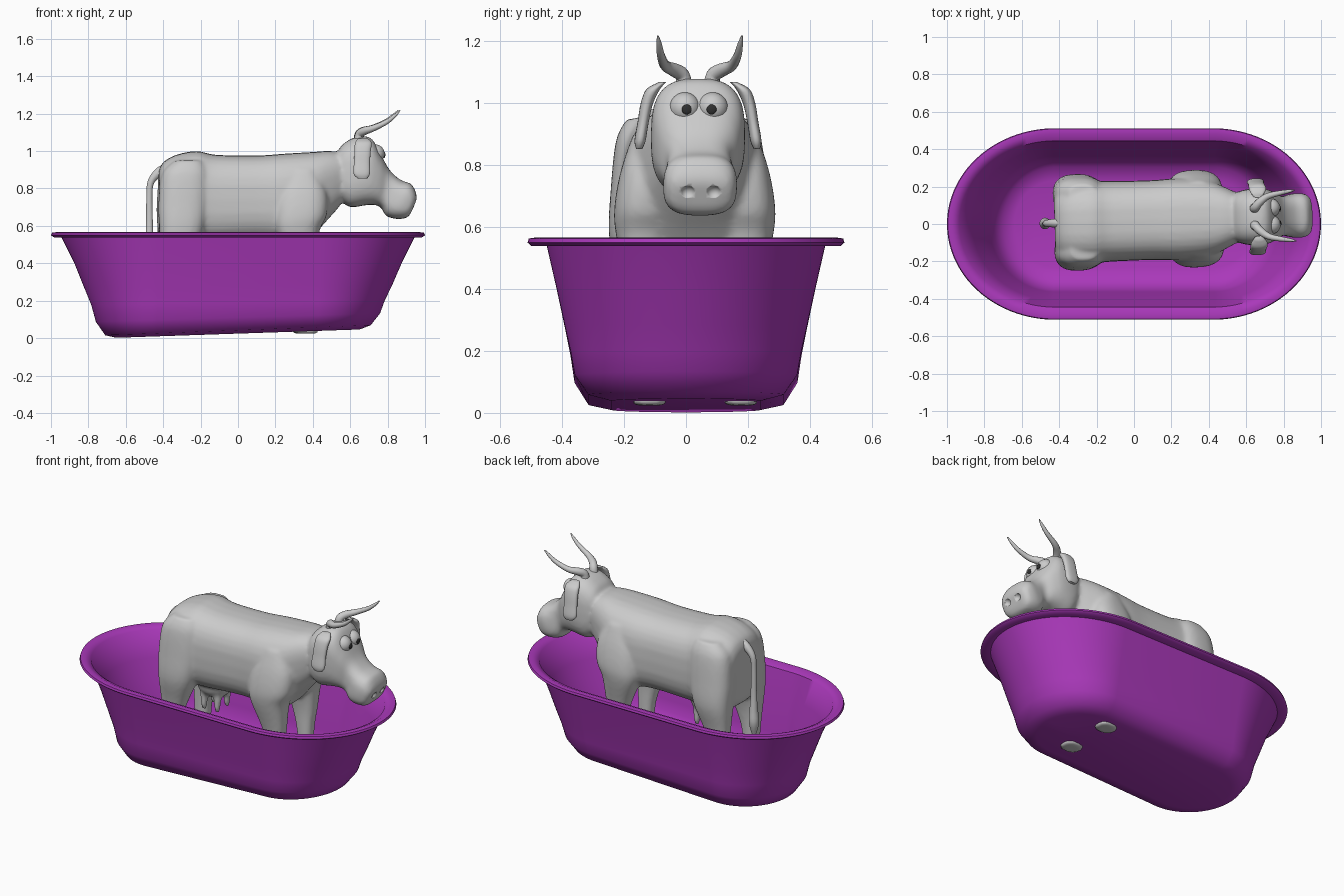
import bpy, bmesh, math
from mathutils import Vector

if "Cube" in bpy.data.objects:
    bpy.data.objects.remove(bpy.data.objects["Cube"])

YAW, SHIFT = math.radians(1.8), 0.018   # the cow stands slightly turned in the tub


def material(name, rgb):
    m = bpy.data.materials.new(name)
    m.diffuse_color = (*rgb, 1)
    m.use_nodes = True
    m.node_tree.nodes["Principled BSDF"].inputs["Base Color"].default_value = m.diffuse_color
    return m


def finish(bm, name, mat=None, cow=True, angle=40):
    bmesh.ops.recalc_face_normals(bm, faces=bm.faces)
    me = bpy.data.meshes.new(name)
    bm.to_mesh(me)
    bm.free()
    ob = bpy.data.objects.new(name, me)
    bpy.context.collection.objects.link(ob)
    if mat:
        me.materials.append(mat)
    if cow:
        ob.rotation_euler.z, ob.location.y = YAW, SHIFT
    bpy.ops.object.select_all(action='DESELECT')
    ob.select_set(True)
    bpy.context.view_layer.objects.active = ob
    bpy.ops.object.shade_smooth_by_angle(angle=math.radians(angle))
    return ob


def skin(bm, loops):
    """Bridge closed loops of points and cap both ends."""
    rows = [[bm.verts.new(p) for p in lp] for lp in loops]
    n = len(rows[0])
    for a, b in zip(rows, rows[1:]):
        for i in range(n):
            j = (i + 1) % n
            bm.faces.new((a[i], a[j], b[j], b[i]))
    bm.faces.new(rows[0][::-1])
    bm.faces.new(rows[-1])


def spline(rows, steps=4):
    """Catmull-Rom through rows of numbers."""
    out, last = [], len(rows) - 1
    for k in range(last):
        p = [rows[min(max(k + d, 0), last)] for d in (-1, 0, 1, 2)]
        for s in range(steps):
            t = s / steps
            out.append([b + .5 * t * (c - a + t * (2*a - 5*b + 4*c - d + t * (3*(b - c) + d - a)))
                        for a, b, c, d in zip(*p)])
    return out + [list(rows[-1])]


def loft(bm, rows, power=2.4, side=1, n=32):
    """Each row: two opposite points (x, z), (x, z), half width, y centre."""
    loops = []
    for x0, z0, x1, z1, hw, yc in spline(rows):
        c = Vector(((x0 + x1) / 2, side * yc, (z0 + z1) / 2))
        a = Vector(((x0 - x1) / 2, 0, (z0 - z1) / 2))
        lp = []
        for i in range(n):
            t = 2 * math.pi * i / n
            cs, sn = [math.copysign(abs(f(t)) ** (2 / power), f(t)) for f in (math.cos, math.sin)]
            lp.append(c + a * cs + Vector((0, hw * sn, 0)))
        loops.append(lp)
    skin(bm, loops)


def ball(bm, loc, size):
    vs = bmesh.ops.create_uvsphere(bm, u_segments=24, v_segments=16, radius=1)['verts']
    for v in vs:
        v.co = Vector([c * s for c, s in zip(v.co, size)]) + Vector(loc)


# Tub: rounded-oblong rings (half length, half width, height, floor slope), outside then inside
purple = material("purple", (.40, .04, .49))
profile = [(.65, .24, .024, .034), (.71, .315, .042, .038), (.76, .36, .11, .03), (.785, .373, .19, .015),
           (.825, .392, .28, .005), (.875, .418, .4, 0), (.945, .45, .54, 0), (.985, .5, .539, 0),
           (1, .512, .55, 0), (.995, .508, .563, 0), (.97, .483, .567, 0), (.935, .445, .55, 0),
           (.865, .407, .4, 0), (.815, .382, .28, .005), (.775, .363, .19, .015), (.75, .35, .12, .03),
           (.70, .305, .06, .036), (.64, .23, .039, .034)]
loops, N = [], 96
for L, W, z, slope in profile:
    lp = []
    for i in range(N):
        t = 2 * math.pi * (i + .5) / N
        x = math.copysign(.42, math.cos(t)) + (L - .42) * math.cos(t)
        lp.append((x, W * math.sin(t), z + slope * x))
    loops.append(lp)
bm = bmesh.new()
skin(bm, loops)
finish(bm, "bathtub", purple, cow=False, angle=50)

# Cow body: torso, head, legs and udder fused into one smooth skin
bm = bmesh.new()
loft(bm, [(-.425, .89, -.425, .56, .15, 0), (-.40, .94, -.40, .53, .19, 0), (-.33, .98, -.34, .5, .215, 0),
          (-.22, 1.0, -.22, .5, .22, 0), (-.12, .98, -.12, .5, .215, 0), (.1, .976, .1, .51, .213, 0),
          (.25, .986, .25, .5, .22, 0), (.4, .995, .36, .5, .21, 0), (.5, 1.0, .45, .6, .17, 0),
          (.6, .98, .54, .7, .12, 0)], 2.8)
loft(bm, [(.54, 1.01, .53, .79, .115, 0), (.565, 1.04, .55, .74, .135, 0), (.63, 1.075, .60, .70, .15, 0),
          (.71, 1.07, .68, .71, .15, 0), (.765, .98, .735, .712, .13, 0), (.81, .90, .77, .692, .105, 0),
          (.87, .845, .79, .655, .113, 0), (.925, .825, .84, .638, .12, 0), (.953, .775, .90, .642, .105, 0),
          (.955, .74, .925, .67, .07, 0)], 2.9)
hind = [(-.34, .95, -.2, .95, .05, .15), (-.41, .88, -.16, .88, .09, .145), (-.43, .72, -.16, .72, .1, .152),
        (-.425, .57, -.19, .57, .092, .165), (-.415, .42, -.25, .42, .06, .165), (-.405, .28, -.3, .28, .046, .16),
        (-.395, .12, -.305, .12, .043, .155), (-.40, .07, -.285, .07, .055, .155), (-.41, .025, -.27, .025, .06, .155)]
fore = [(.28, .9, .41, .9, .05, .15), (.21, .78, .47, .78, .09, .15), (.19, .66, .47, .66, .1, .16),
        (.2, .57, .43, .57, .088, .165), (.26, .42, .415, .42, .058, .16), (.3, .28, .4, .28, .044, .15),
        (.31, .13, .4, .13, .042, .147), (.3, .08, .415, .08, .053, .147), (.295, .024, .43, .024, .058, .147)]
for side in (-1, 1):
    loft(bm, hind, 2.5, side)
    loft(bm, fore, 2.5, side)
    for x in (-.21, -.12):
        loft(bm, [(x - .026, .47, x + .026, .47, .026, .045), (x - .02, .38, x + .02, .38, .02, .05),
                  (x - .013, .34, x + .013, .34, .013, .05)], 2, side)
ball(bm, (-.165, 0, .5), (.11, .1, .085))
cow = finish(bm, "cow_body")
r = cow.modifiers.new("fuse", 'REMESH')
r.mode, r.voxel_size, r.use_smooth_shade = 'VOXEL', .011, True
s = cow.modifiers.new("soften", 'SMOOTH')
s.factor, s.iterations = .5, 8

# Nostril hollows cut into the muzzle
bm = bmesh.new()
for side in (-1, 1):
    ball(bm, (.957, .042 * side, .71), (.028, .026, .024))
cutter = finish(bm, "nostril_cutter")
cutter.hide_render = True
cutter.hide_viewport = True
b = cow.modifiers.new("nostrils", 'BOOLEAN')
b.operation, b.object = 'DIFFERENCE', cutter

# Eyes, pupils and ears
dark = material("dark", (.03, .03, .03))
for side, tag in ((-1, "right"), (1, "left")):
    bm = bmesh.new()
    ball(bm, (.733, .045 * side, .985), (.05, .05, .05))
    finish(bm, tag + "_eye")
    bm = bmesh.new()
    ball(bm, (.781, .04 * side, .98), (.006, .016, .016))
    finish(bm, tag + "_pupil", dark)
    bm = bmesh.new()
    loft(bm, [(.64, 1.068, .69, 1.068, .012, .115), (.622, 1.045, .71, 1.045, .022, .145),
              (.618, 1.0, .705, 1.0, .02, .165), (.615, .94, .7, .94, .018, .177),
              (.612, .88, .7, .88, .018, .187), (.635, .853, .685, .853, .01, .19)], 2.4, side)
    finish(bm, tag + "_ear", angle=60)

# Horns: tapered bevelled curves
for side, tag in ((-1, "right"), (1, "left")):
    cu = bpy.data.curves.new(tag + "_horn", 'CURVE')
    cu.dimensions, cu.bevel_depth, cu.bevel_resolution, cu.use_fill_caps = '3D', 1, 4, True
    sp = cu.splines.new('POLY')
    path = spline([(.645, .045, 1.05, .027), (.65, .05, 1.09, .024), (.675, .078, 1.108, .022),
                   (.72, .108, 1.122, .017), (.79, .124, 1.155, .013), (.835, .131, 1.19, .009),
                   (.862, .136, 1.217, .003)])
    sp.points.add(len(path) - 1)
    for p, (x, y, z, rad) in zip(sp.points, path):
        p.co, p.radius = (x, y * side, z, 1), rad
    sp.use_smooth = True
    ob = bpy.data.objects.new(tag + "_horn", cu)
    bpy.context.collection.objects.link(ob)
    ob.rotation_euler.z, ob.location.y = YAW, SHIFT

# Tail with a tuft at the end
bm = bmesh.new()
loft(bm, [(-.40, .93, -.40, .87, .025, 0), (-.445, .90, -.43, .85, .022, 0), (-.483, .84, -.452, .82, .018, 0),
          (-.49, .76, -.458, .76, .015, 0), (-.492, .6, -.455, .6, .016, 0), (-.498, .5, -.45, .5, .024, 0),
          (-.505, .42, -.447, .42, .03, 0), (-.485, .34, -.465, .34, .008, 0)], 2)
finish(bm, "tail", angle=60)
